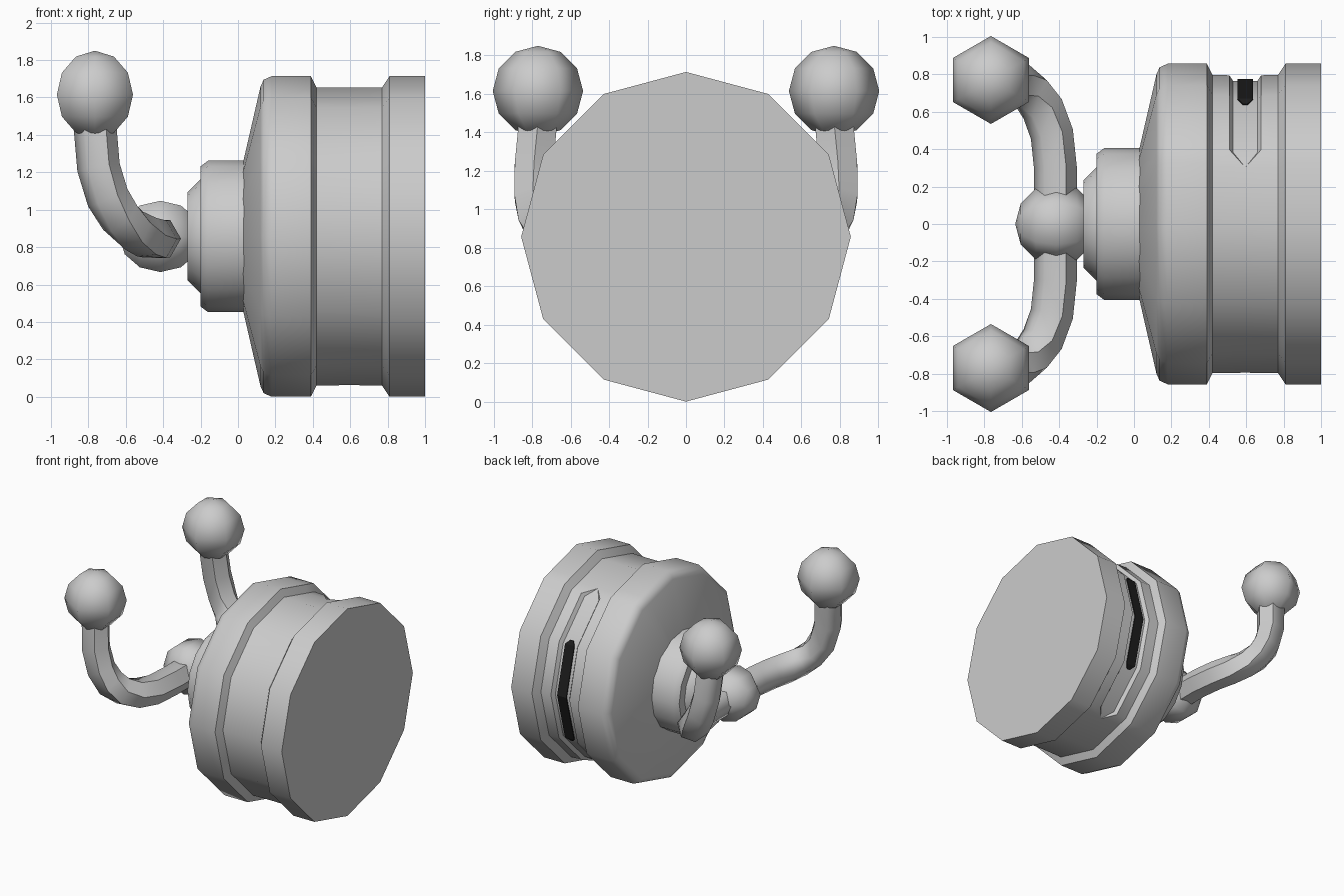
import bpy, bmesh
from math import cos, sin, radians, pi
from mathutils import Vector

if "Cube" in bpy.data.objects:
    bpy.data.objects.remove(bpy.data.objects["Cube"])

AXIS_Z = 0.857


def material(name, value):
    m = bpy.data.materials.new(name)
    m.use_nodes = True
    colour = (value, value, value, 1)
    m.diffuse_color = colour
    m.node_tree.nodes["Principled BSDF"].inputs["Base Color"].default_value = colour
    return m


grey = material("light grey", 0.6)
black = material("black", 0.012)


def finish(bm, name, mat, angle=None):
    bmesh.ops.remove_doubles(bm, verts=bm.verts, dist=0.0005)
    bmesh.ops.recalc_face_normals(bm, faces=bm.faces)
    mesh = bpy.data.meshes.new(name)
    bm.to_mesh(mesh)
    bm.free()
    mesh.materials.append(mat)
    ob = bpy.data.objects.new(name, mesh)
    bpy.context.collection.objects.link(ob)
    if angle:
        bpy.ops.object.select_all(action='DESELECT')
        ob.select_set(True)
        bpy.context.view_layer.objects.active = ob
        bpy.ops.object.shade_smooth_by_angle(angle=radians(angle))
    return ob


def rim_point(x, r, deg, sides):
    """Point on a regular polygon around the x axis; 0 degrees is +y."""
    step = 360 / sides
    r *= cos(radians(step / 2)) / cos(radians(deg % step - step / 2))
    return (x, r * cos(radians(deg)), AXIS_Z + r * sin(radians(deg)))


def skin(bm, rings, wrap_rings, wrap_points):
    """Join equal-length rows of vertices with quads."""
    n = len(rings[0])
    for i in range(len(rings) - (not wrap_rings)):
        a, b = rings[i], rings[(i + 1) % len(rings)]
        for j in range(n - (not wrap_points)):
            k = (j + 1) % n
            bm.faces.new((a[j], a[k], b[k], b[j]))


def lathe(name, profile_at, angles, sides):
    bm = bmesh.new()
    rows = [[bm.verts.new(rim_point(x, r, a, sides)) for x, r in profile_at(a)]
            for a in angles]
    skin(bm, rows, True, False)
    for end in (0, -1):
        bm.faces.new([row[end] for row in rows])
    return finish(bm, name, grey, 45)


# Main drum: the curved slot narrows to a point just past its last facet
SLOT_TIP = 67


def drum_profile(a):
    side = min(a, 360 - a)
    if side <= 60:
        slot = [(0.51, 0.795), (0.53, 0.765), (0.66, 0.765), (0.68, 0.795)]
    else:
        slot = [(0.595, 0.795)] * 4
    return ([(0.005, 0.3), (0.12, 0.8), (0.137, 0.838), (0.18, 0.857),
             (0.39, 0.857), (0.42, 0.797)] + slot
            + [(0.77, 0.797), (0.81, 0.857), (1, 0.857)])


drum_angles = sorted(list(range(0, 360, 30)) + [SLOT_TIP, 360 - SLOT_TIP])
lathe("drum", drum_profile, drum_angles, 12)

# Neck and collar in front of the drum
round_angles = [i * 360 / 16 for i in range(16)]
lathe("neck", lambda a: [(0.08, 0.405), (-0.16, 0.405), (-0.2, 0.375)], round_angles, 16)
lathe("collar", lambda a: [(-0.18, 0.305), (-0.2, 0.305), (-0.27, 0.235)], round_angles, 16)

# Dark marker lying in the slot
bm = bmesh.new()
rows = []
for a in (-33, -30, 0, 30, 33):
    half = 0.042 if abs(a) <= 30 else 0.012
    rows.append([bm.verts.new(rim_point(0.595 + s * half, r, a, 12))
                 for s, r in ((-1, 0.767), (-1, 0.775), (1, 0.775), (1, 0.767))])
skin(bm, rows, False, True)
for end in (0, -1):
    bm.faces.new(rows[end])
finish(bm, "slot_marker", black)


def ball(name, centre, radius, along_x=False):
    bm = bmesh.new()
    bmesh.ops.create_uvsphere(bm, u_segments=6, v_segments=6, radius=radius)
    for v in bm.verts:
        x, y, z = v.co
        v.co = Vector((z, y, -x) if along_x else (x, y, z)) + Vector(centre)
    return finish(bm, name, grey, 80)


ball("centre_ball", (-0.415, 0, AXIS_Z), 0.22, True)


# Curved arms with ball ends, mirrored front to back
def arm(name, side):
    p = [Vector(c) for c in ((-0.42, 0.3, 0.845), (-0.42, 0.78, 0.83),
                             (-0.765, 0.84, 0.85), (-0.765, 0.77, 1.45))]
    path = [(Vector((-0.42, 0, 0.845)), Vector((0, 1, 0)))]
    steps = 7
    for i in range(steps + 1):
        t = i / steps
        s = 1 - t
        pos = p[0] * s**3 + p[1] * 3 * s * s * t + p[2] * 3 * s * t * t + p[3] * t**3
        tan = (p[1] - p[0]) * s * s + (p[2] - p[1]) * 2 * s * t + (p[3] - p[2]) * t * t
        path.append((pos, tan.normalized()))
    bm = bmesh.new()
    rings = []
    for pos, tan in path:
        u = Vector((1, 0, 0))
        u = (u - tan * u.dot(tan)).normalized()
        w = tan.cross(u)
        ring = []
        for k in range(6):
            co = pos + (u * cos(k * pi / 3) + w * sin(k * pi / 3)) * 0.115
            ring.append(bm.verts.new((co.x, co.y * side, co.z)))
        rings.append(ring)
    skin(bm, rings, False, True)
    for f in bm.faces:
        f.smooth = True
    # keep the ridges on the drum side crisp
    for a, b in zip(rings, rings[1:]):
        for k in (0, 1, 5):
            bm.edges.get((a[k], b[k])).smooth = False
    for end in (0, -1):
        bm.faces.new(rings[end])
    finish(bm, name, grey)


for label, side in (("front", -1), ("back", 1)):
    arm(label + "_arm", side)
    ball(label + "_arm_ball", (-0.765, 0.77 * side, 1.615), 0.235)
